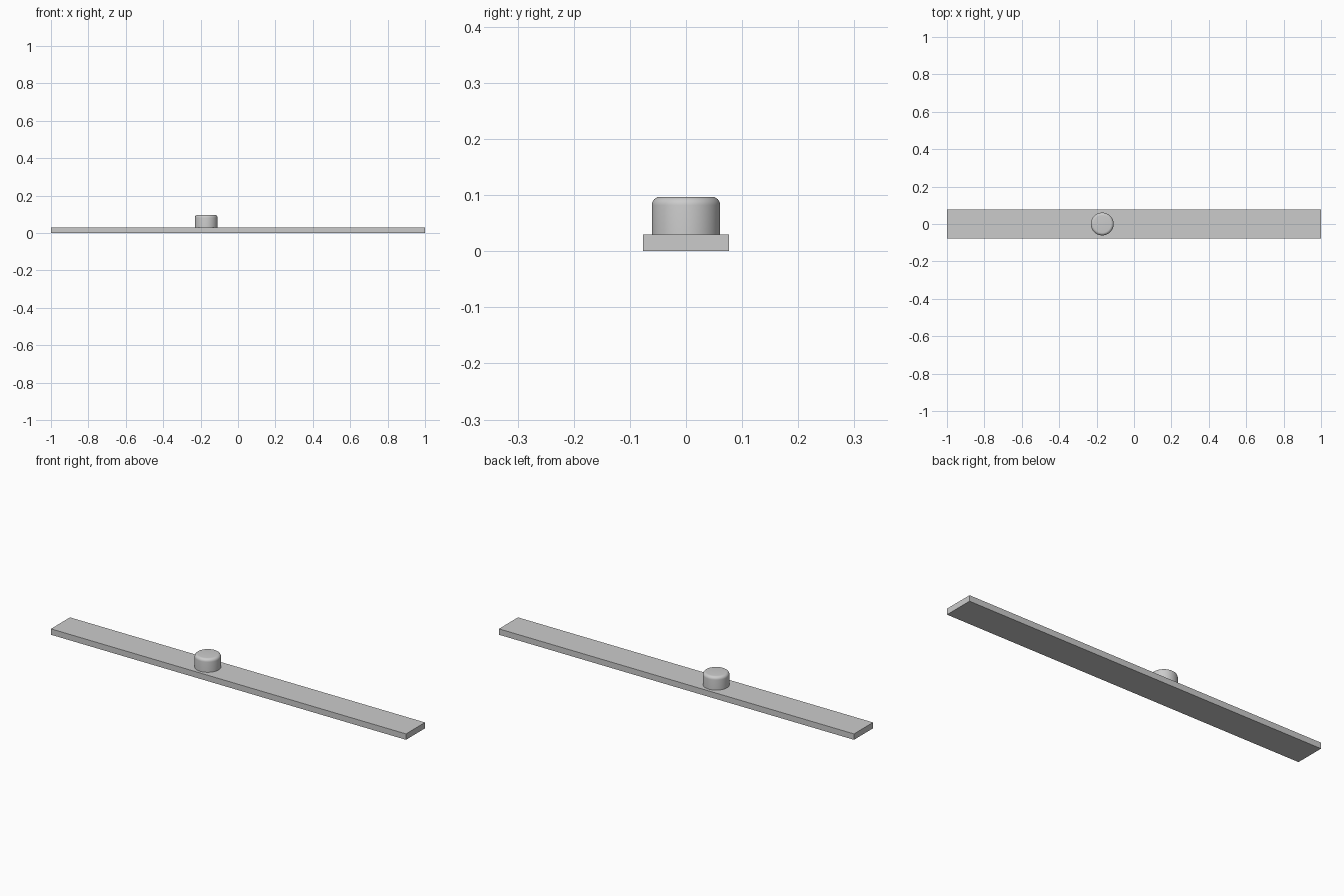
import bpy
import bmesh
from math import radians
from mathutils import Matrix

cube = bpy.data.objects.get("Cube")
if cube:
    bpy.data.objects.remove(cube, do_unlink=True)

# Single grey material
grey = bpy.data.materials.new("plain grey")
grey.use_nodes = True
colour = (0.6, 0.6, 0.6, 1)
grey.diffuse_color = colour
grey.node_tree.nodes["Principled BSDF"].inputs["Base Color"].default_value = colour


def add_part(name, bm):
    mesh = bpy.data.meshes.new(name)
    bm.to_mesh(mesh)
    bm.free()
    mesh.materials.append(grey)
    obj = bpy.data.objects.new(name, mesh)
    bpy.context.collection.objects.link(obj)
    return obj


# Long flat bar
LENGTH, WIDTH, THICK = 2.0, 0.153, 0.03
bm = bmesh.new()
bmesh.ops.create_cube(bm, size=1, matrix=Matrix.Translation((0, 0, THICK / 2))
                      @ Matrix.Diagonal((LENGTH, WIDTH, THICK, 1)))
add_part("flat_bar", bm)

# Round knob with a filleted top rim, standing on the bar
RADIUS, TOP, FILLET = 0.061, 0.097, 0.015
bm = bmesh.new()
bmesh.ops.create_cone(bm, cap_ends=True, segments=64, radius1=RADIUS, radius2=RADIUS,
                      depth=TOP - THICK,
                      matrix=Matrix.Translation((-0.17, 0, (TOP + THICK) / 2)))
rim = [e for e in bm.edges if all(v.co.z > TOP - 0.001 for v in e.verts)]
bmesh.ops.bevel(bm, geom=rim, offset=FILLET, segments=6, profile=0.5, affect='EDGES')
knob = add_part("round_knob", bm)

bpy.ops.object.select_all(action='DESELECT')
knob.select_set(True)
bpy.context.view_layer.objects.active = knob
bpy.ops.object.shade_smooth_by_angle(angle=radians(35))
